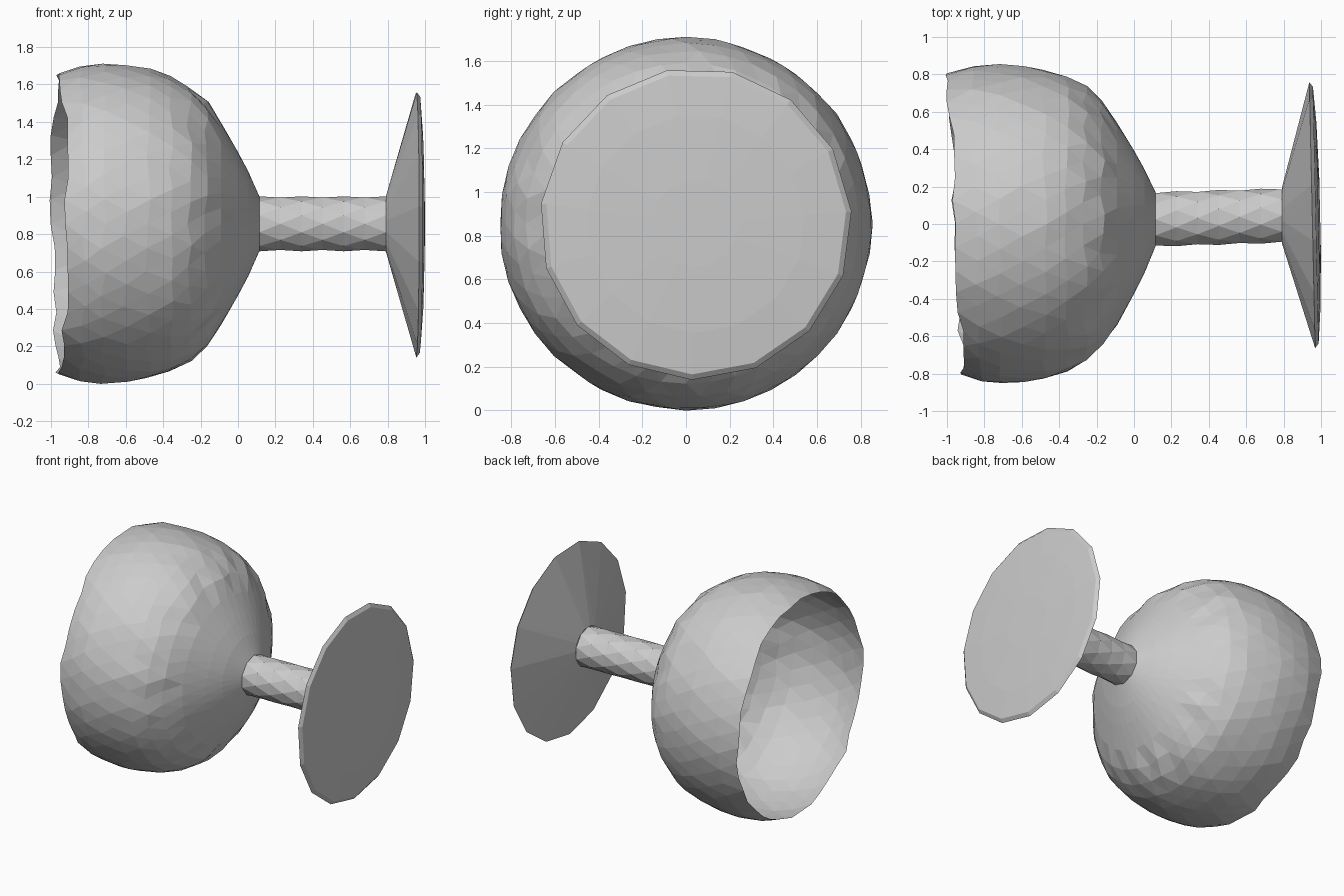
import bpy, bmesh, random
from math import sin, cos, pi

if "Cube" in bpy.data.objects:
    bpy.data.objects.remove(bpy.data.objects["Cube"])

random.seed(4)
CZ = 0.855  # height of the goblet's axis, which lies along x


def spin(name, profile, sides, move=None, phase=0.0, twist=0.0, caps=()):
    """Revolve (x, radius, centre_y) points around the x axis with flat facets."""
    bm = bmesh.new()
    rings = []
    for i, (x, r, cy) in enumerate(profile):
        ring = []
        for k in range(sides):
            a = phase + (k + twist * i) * 2 * pi / sides
            co = [x, cy + r * cos(a), CZ + r * sin(a)]
            if move:
                co = move(i, co, a)
            ring.append(bm.verts.new(co))
        rings.append(ring)
    for a, b in zip(rings, rings[1:]):
        for k in range(sides):
            n = (k + 1) % sides
            bm.faces.new((a[k], a[n], b[n], b[k]))
    for i in caps:
        bm.faces.new(rings[i])
    bmesh.ops.recalc_face_normals(bm, faces=bm.faces)
    bmesh.ops.triangulate(bm, faces=[f for f in bm.faces if len(f.verts) == 4])
    me = bpy.data.meshes.new(name)
    bm.to_mesh(me)
    bm.free()
    ob = bpy.data.objects.new(name, me)
    bpy.context.collection.objects.link(ob)
    return ob


# Bowl: thin open shell with a hammered surface and a ragged, tilted rim
bowl_profile = [(-0.955, 0.805, 0), (-0.84, 0.842, 0), (-0.72, 0.852, 0),
                (-0.60, 0.847, 0), (-0.48, 0.827, 0), (-0.36, 0.79, 0),
                (-0.26, 0.735, 0), (-0.17, 0.655, 0), (-0.09, 0.54, 0),
                (0.0, 0.385, 0.01), (0.055, 0.28, 0.015), (0.115, 0.145, 0.025)]


def hammer(i, co, a):
    x, y, z = co
    if i == 0:
        x += -0.038 * cos(a) + random.uniform(-0.018, 0.018)
    elif i < 8:
        s = 1 + random.uniform(-0.005, 0.005)
        x += random.uniform(-0.015, 0.015)
        if i == 1:
            x -= 0.015 * cos(a)
        y, z = y * s, CZ + (z - CZ) * s
    return x, y, z


spin("bowl", bowl_profile, 40, hammer, twist=0.5, caps=(-1,))

# Stem: faceted rod, slightly off the bowl's axis
stem_profile = [(0.115 + 0.675 * t / 6, 0.147, 0.025 + 0.02 * t / 6)
                for t in range(7)]
spin("stem", stem_profile, 10, twist=0.5, phase=pi / 10)


# Foot: shallow cone with a gently domed, slightly tilted base
def tilt(i, co, a):
    x, y, z = co
    return (x - 0.022 * (y - 0.045) if i else x), y, z


foot_profile = [(0.79, 0.147, 0.045), (0.953, 0.715, 0.045),
                (0.972, 0.69, 0.045), (0.986, 0.5, 0.045), (0.995, 0.2, 0.045)]
spin("foot", foot_profile, 15, tilt, phase=1.755, caps=(-1,))
